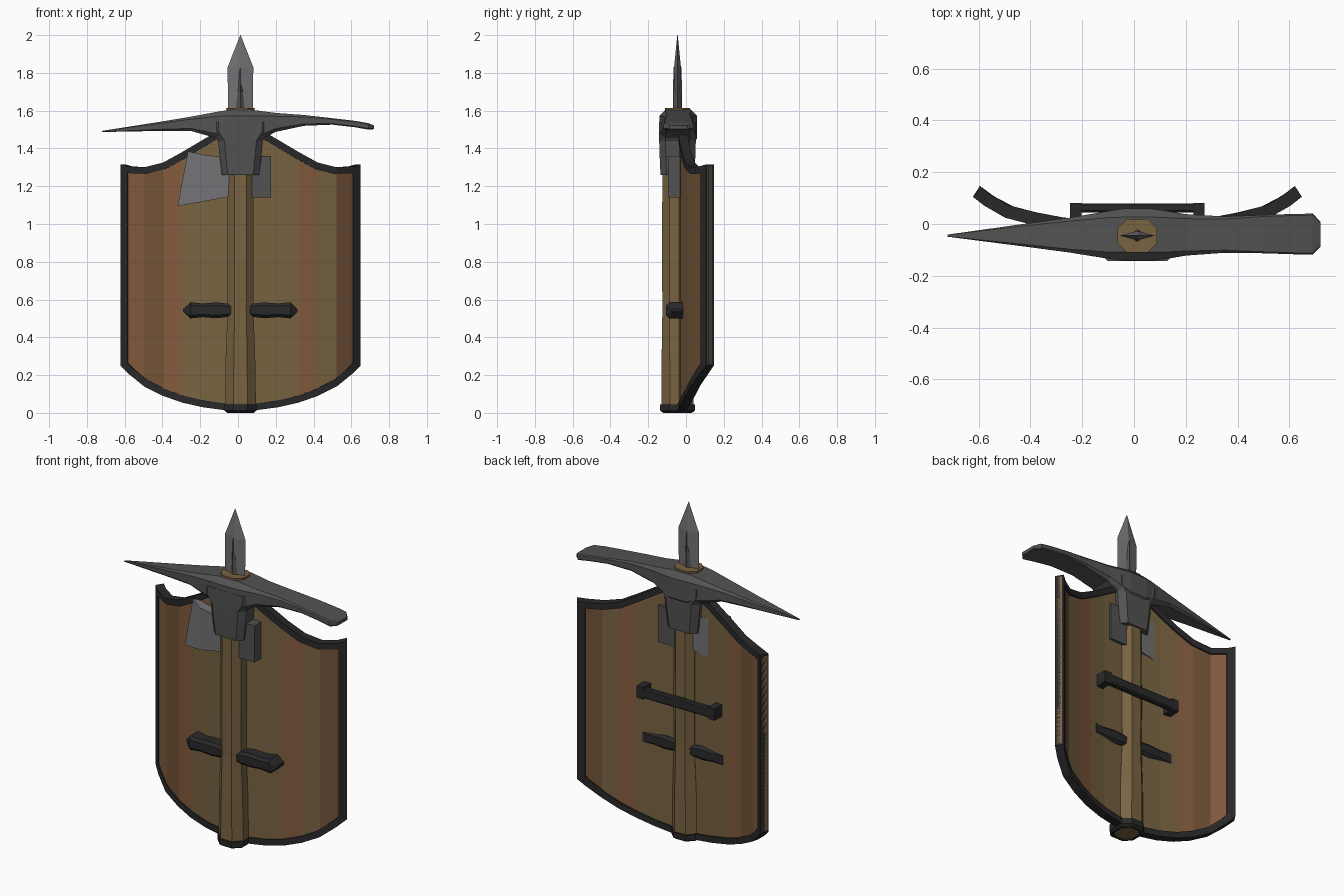
import bpy, bmesh, math
from mathutils import Vector

if "Cube" in bpy.data.objects:
    bpy.data.objects.remove(bpy.data.objects["Cube"])

CX, CY = 0.013, -0.045      # axis of the haft


def material(name, rgb):
    m = bpy.data.materials.new(name)
    m.diffuse_color = (*rgb, 1)
    m.use_nodes = True
    m.node_tree.nodes["Principled BSDF"].inputs["Base Color"].default_value = m.diffuse_color
    return m


iron = material("dark_iron", (0.022, 0.022, 0.024))
steel = material("steel", (0.085, 0.085, 0.085))
bright = material("bright_steel", (0.17, 0.17, 0.18))
olive = material("olive_wood", (0.19, 0.125, 0.053))
red = material("red_wood", (0.23, 0.105, 0.048))
brown = material("brown_wood", (0.17, 0.085, 0.038))


def finish(name, bm, mats):
    bmesh.ops.recalc_face_normals(bm, faces=bm.faces)
    me = bpy.data.meshes.new(name)
    bm.to_mesh(me)
    bm.free()
    for m in mats:
        me.materials.append(m)
    ob = bpy.data.objects.new(name, me)
    bpy.context.collection.objects.link(ob)
    return ob


def loft(name, rings, mat, closed=False):
    """Skin a list of equal-length point rings."""
    bm = bmesh.new()
    vs = [[bm.verts.new(p) for p in r] for r in rings]
    n = len(rings[0])
    pairs = list(zip(vs, vs[1:])) + ([(vs[-1], vs[0])] if closed else [])
    for a, b in pairs:
        for i in range(n):
            j = (i + 1) % n
            bm.faces.new((a[i], a[j], b[j], b[i]))
    if not closed:
        bm.faces.new(vs[0])
        bm.faces.new(vs[-1])
    return finish(name, bm, [mat])


def chamfered(hu, hv, c=0.35):
    """Octagon: a rectangle with cut corners."""
    k = min(hu, hv) * c
    a, b = hu - k, hv - k
    return [(hu, -b), (hu, b), (a, hv), (-a, hv), (-hu, b), (-hu, -b), (-a, -hv), (a, -hv)]


def upright(name, levels, mat, c=0.35):
    """Loft along z from (z, half x, half y)."""
    return loft(name, [[(CX + u, CY + v, z) for u, v in chamfered(hx, hy, c)]
                       for z, hx, hy in levels], mat)


def crosswise(name, stations, mat, c=0.35, cx=0.0):
    """Loft along x from (x, y centre, half y, z low, z high)."""
    return loft(name, [[(cx + x, yc + u, (lo + hi) / 2 + v)
                        for u, v in chamfered(hy, (hi - lo) / 2, c)]
                       for x, yc, hy, lo, hi in stations], mat)


def box(name, x0, x1, y0, y1, z0, z1, mat):
    return loft(name, [[(x, y0, z0), (x, y1, z0), (x, y1, z1), (x, y0, z1)]
                       for x in (x0, x1)], mat)


# Shield half outline: x, front y, bottom z, top z
half = [(0, -.045, .008, 1.54), (.08, -.044, .014, 1.515), (.2, -.036, .03, 1.445),
        (.31, -.022, .055, 1.38), (.41, -.002, .09, 1.325), (.51, .024, .14, 1.30),
        (.59, .07, .205, 1.305), (.635, .105, .25, 1.315)]
cols = [(-x, y, b, t) for x, y, b, t in half[:0:-1]] + half


def surf(x, d):
    """Point on the curved shield at width x, pushed d backwards along its normal."""
    s, i = abs(x), 0
    while i < len(half) - 2 and s > half[i + 1][0]:
        i += 1
    (x0, y0), (x1, y1) = half[i][:2], half[i + 1][:2]
    y = y0 + (y1 - y0) * (s - x0) / (x1 - x0)
    e0, e1 = half[max(i - 1, 0)], half[i + 1]
    slope = (e1[1] - e0[1]) / (e1[0] - e0[0])
    k = math.hypot(1, slope)
    sx = math.copysign(s - d * slope / k if s > 0.01 else s, x)
    return CX + sx, y + d / k


# Shield planks
bm = bmesh.new()
tones = [1, 1, 2, 1, 0, 0, 0, 0, 0, 0, 1, 0, 2, 2]
grid = []
for x, y, b, t in cols:
    fx, fy = surf(x, 0.008)
    bx, by = surf(x, 0.04)
    grid.append([bm.verts.new(p) for p in
                 ((fx, fy, b + .01), (bx, by, b + .01), (bx, by, t - .01), (fx, fy, t - .01))])
for k, (a, b) in enumerate(zip(grid, grid[1:])):
    for i in range(4):
        j = (i + 1) % 4
        bm.faces.new((a[i], a[j], b[j], b[i])).material_index = tones[k]
bm.faces.new(grid[0])
bm.faces.new(grid[-1])
finish("shield_planks", bm, [olive, red, brown])

# Shield rim: square section swept round the outline with mitred corners
outline = [Vector((c[0], c[2])) for c in cols] + [Vector((c[0], c[3])) for c in cols[::-1]]
rings = []
for i, p in enumerate(outline):
    d0 = (p - outline[i - 1]).normalized()
    d1 = (outline[(i + 1) % len(outline)] - p).normalized()
    n0, n1 = Vector((-d0.y, d0.x)), Vector((-d1.y, d1.x))
    m = (n0 + n1).normalized()
    q = p + m * (0.036 / max(m.dot(n0), 0.5))
    rings.append([(*surf(r.x, d), r.y) for r, d in ((p, 0), (p, .05), (q, .05), (q, 0))])
loft("shield_rim", rings, iron, closed=True)

# Haft with end ferrule
upright("haft", [(.006, .07, .075), (.05, .082, .085), (.3, .078, .084), (.55, .068, .08),
                 (.8, .07, .082), (1.3, .068, .08), (1.58, .072, .065), (1.615, .076, .065)],
        olive, 0.55)
loft("haft_ferrule", [[(CX + u, CY + v, z) for u, v in chamfered(hx, hy, .55)]
                      for z, hx, hy in ((0, .07, .075), (.012, .085, .092), (.045, .086, .092),
                                        (.045, .07, .075), (0, .06, .065))], iron, closed=True)

# Pick head with spike on the left and adze on the right
crosswise("pick_head", [
    (-.72, CY, .004, 1.487, 1.493), (-.4, CY + .002, .047, 1.493, 1.543),
    (-.25, CY + .002, .067, 1.493, 1.568), (-.1, CY + .003, .092, 1.45, 1.596),
    (-.04, CY + .004, .1, 1.42, 1.605), (.07, CY + .004, .1, 1.42, 1.605),
    (.13, CY + .003, .092, 1.45, 1.597), (.2, CY + .003, .08, 1.488, 1.588),
    (.35, CY + .004, .07, 1.52, 1.577), (.5, CY + .006, .074, 1.526, 1.56),
    (.62, CY + .006, .078, 1.512, 1.546), (.69, CY + .006, .079, 1.5, 1.534),
    (.72, CY + .006, .048, 1.502, 1.522)], steel)
upright("pick_socket", [(1.26, .098, .09), (1.37, .112, .095), (1.44, .118, .097),
                        (1.49, .15, .097), (1.54, .15, .097)], steel)

# Spear point with raised rib
for name, levels in (("spear_blade", [(1.6, .066, .013), (1.83, .068, .018), (2, .001, .001)]),
                     ("spear_rib", [(1.6, .036, .024), (1.7, .027, .024), (1.83, .002, .021)])):
    loft(name, [[(CX + hx, CY, z), (CX, CY + hy, z), (CX - hx, CY, z), (CX, CY - hy, z)]
                for z, hx, hy in levels], bright if "blade" in name else steel)

# Axe blade and hammer poll lashed below the head
loft("axe_blade", [[(x0, CY - h, lo), (x0, CY + h, lo), (x1, CY + h, hi), (x1, CY - h, hi)]
                   for x0, x1, h, lo, hi in ((-.32, -.265, .003, 1.095, 1.385),
                                             (-.19, -.19, .045, 1.117, 1.368),
                                             (-.02, -.02, .05, 1.15, 1.345))], bright)
box("hammer_poll", .04, .175, CY - .05, CY + .06, 1.14, 1.36, steel)

# Guard arms on the front, pointed at the ends
for s, side in ((-1, "left"), (1, "right")):
    crosswise("guard_arm_" + side, [(s * x, -.045, hy, .543 - hz, .543 + hz) for x, hy, hz in
              ((.03, .06, .033), (.06, .06, .034), (.125, .06, .042), (.2, .058, .036),
               (.265, .06, .043), (.303, .03, .006))], iron, 0.4, CX)

# Back grip with its two mounts
crosswise("back_grip", [(x, .062, .018, .81, .87) for x in (-.255, .255)], iron, 0.4, CX)
for s, side in ((-1, "left"), (1, "right")):
    x = CX + s * .238
    box("grip_mount_" + side, x - .022, x + .022, 0, .081, .805, .875, iron)
